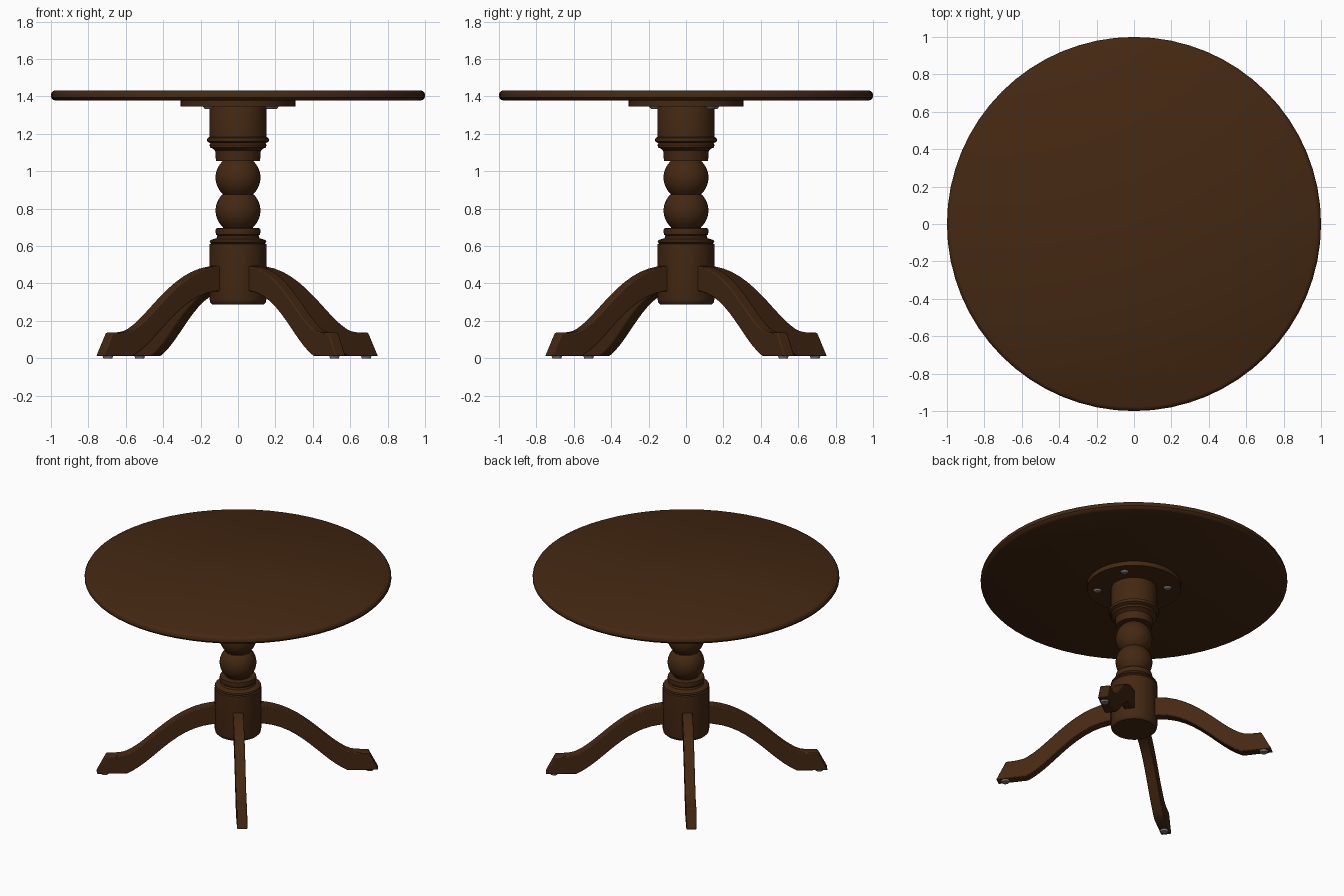
import bpy, bmesh, math
from mathutils import Matrix, Vector
from mathutils.geometry import interpolate_bezier

cube = bpy.data.objects.get("Cube")
if cube:
    bpy.data.objects.remove(cube, do_unlink=True)


def material(name, color):
    m = bpy.data.materials.new(name)
    m.use_nodes = True
    m.diffuse_color = color
    m.node_tree.nodes["Principled BSDF"].inputs["Base Color"].default_value = color
    return m


wood = material("dark wood", (0.058, 0.021, 0.006, 1))
metal = material("grey metal", (0.2, 0.2, 0.2, 1))


def finish(name, bm, mat, bevel=0):
    bmesh.ops.recalc_face_normals(bm, faces=bm.faces)
    mesh = bpy.data.meshes.new(name)
    bm.to_mesh(mesh)
    bm.free()
    mesh.materials.append(mat)
    ob = bpy.data.objects.new(name, mesh)
    bpy.context.collection.objects.link(ob)
    bpy.ops.object.select_all(action='DESELECT')
    ob.select_set(True)
    bpy.context.view_layer.objects.active = ob
    bpy.ops.object.shade_smooth_by_angle(angle=math.radians(35))
    if bevel:
        mod = ob.modifiers.new("soft edges", 'BEVEL')
        mod.width, mod.segments, mod.limit_method = bevel, 2, 'ANGLE'
    return ob


def lathe(name, profile, mat, sides=48, at=(0, 0)):
    """Spin a (radius, height) profile that starts and ends on the axis."""
    bm = bmesh.new()
    vs = [bm.verts.new((r, 0, z)) for r, z in profile]
    es = [bm.edges.new(p) for p in zip(vs, vs[1:])]
    bmesh.ops.spin(bm, geom=vs + es, cent=(0, 0, 0), axis=(0, 0, 1),
                   angle=math.tau, steps=sides, use_duplicate=False)
    bmesh.ops.remove_doubles(bm, verts=bm.verts, dist=1e-5)
    bmesh.ops.translate(bm, verts=bm.verts, vec=(*at, 0))
    return finish(name, bm, mat)


def ball(radius, z, low, high, steps=12):
    """Profile of a turned ball between two heights."""
    a, b = math.asin((low - z) / radius), math.asin((high - z) / radius)
    angles = [a + (b - a) * i / steps for i in range(steps + 1)]
    return [(radius * math.cos(t), z + radius * math.sin(t)) for t in angles]


# Round top and mounting plate
lathe("table_top", [(0, 1.377), (.975, 1.377), (.99, 1.383), (1, 1.395), (1, 1.412),
                    (.993, 1.425), (.978, 1.433), (0, 1.433)], wood, 64)
lathe("mounting_plate", [(0, 1.345), (.307, 1.345), (.307, 1.377), (0, 1.377)], wood)

# Turned column: base drum, collars, two balls, capital
column = [(0, .287), (.138, .287), (.148, .297), (.152, .315), (.152, .61),
          (.143, .615), (.152, .622), (.148, .632), (.115, .642), (.11, .655),
          (.118, .662), (.12, .68), (.118, .695), (.08, .697)]
column += ball(.12, .79, .70, .875) + ball(.12, .966, .876, 1.055)
column += [(.118, 1.056), (.122, 1.11), (.133, 1.12), (.15, 1.127), (.152, 1.14),
           (.147, 1.15), (.163, 1.158), (.166, 1.168), (.163, 1.178),
           (.152, 1.183), (.152, 1.335), (.148, 1.346), (0, 1.346)]
lathe("column", column, wood)

# Screws holding the plate
for i, (x, y) in enumerate([(.19, .13), (.17, -.17), (-.16, .15), (-.16, -.15)]):
    lathe(f"plate_screw_{i + 1}", [(0, 1.332), (.018, 1.334), (.028, 1.346), (0, 1.346)],
          metal, 12, (x, y))

# Four curved legs with a pad under each foot
HALF, REACH = .034, .865


def curve(points, steps):
    return interpolate_bezier(*[Vector((r, 0, z)) for r, z in points], steps)


top = curve([(.1, .495), (.40, .50), (.55, .24), (.71, .158)], 14)
instep = curve([(.71, .158), (.745, .137), (.79, .137), (.855, .137)], 5)
under = curve([(.72, .012), (.53, .10), (.40, .37), (.1, .36)], 14)
outline = top + instep[1:] + [Vector((.92, 0, .012))] + under

for i, side in enumerate(["left_back", "right_back", "right_front", "left_front"]):
    turn = math.radians(37 + 90 * i)
    bm = bmesh.new()
    face = bm.faces.new([bm.verts.new(p + Vector((0, -HALF, 0))) for p in outline])
    new = bmesh.ops.extrude_face_region(bm, geom=[face])["geom"]
    bmesh.ops.translate(bm, verts=[v for v in new if isinstance(v, bmesh.types.BMVert)],
                        vec=(0, 2 * HALF, 0))
    bm.transform(Matrix.Translation((-.005, 0, 0)) @ Matrix.Rotation(turn, 4, 'Z'))
    finish(f"{side}_leg", bm, wood, .006)
    lathe(f"{side}_foot_pad", [(0, 0), (.024, 0), (.028, .013), (0, .013)], metal, 16,
          (REACH * math.cos(turn) - .005, REACH * math.sin(turn)))
